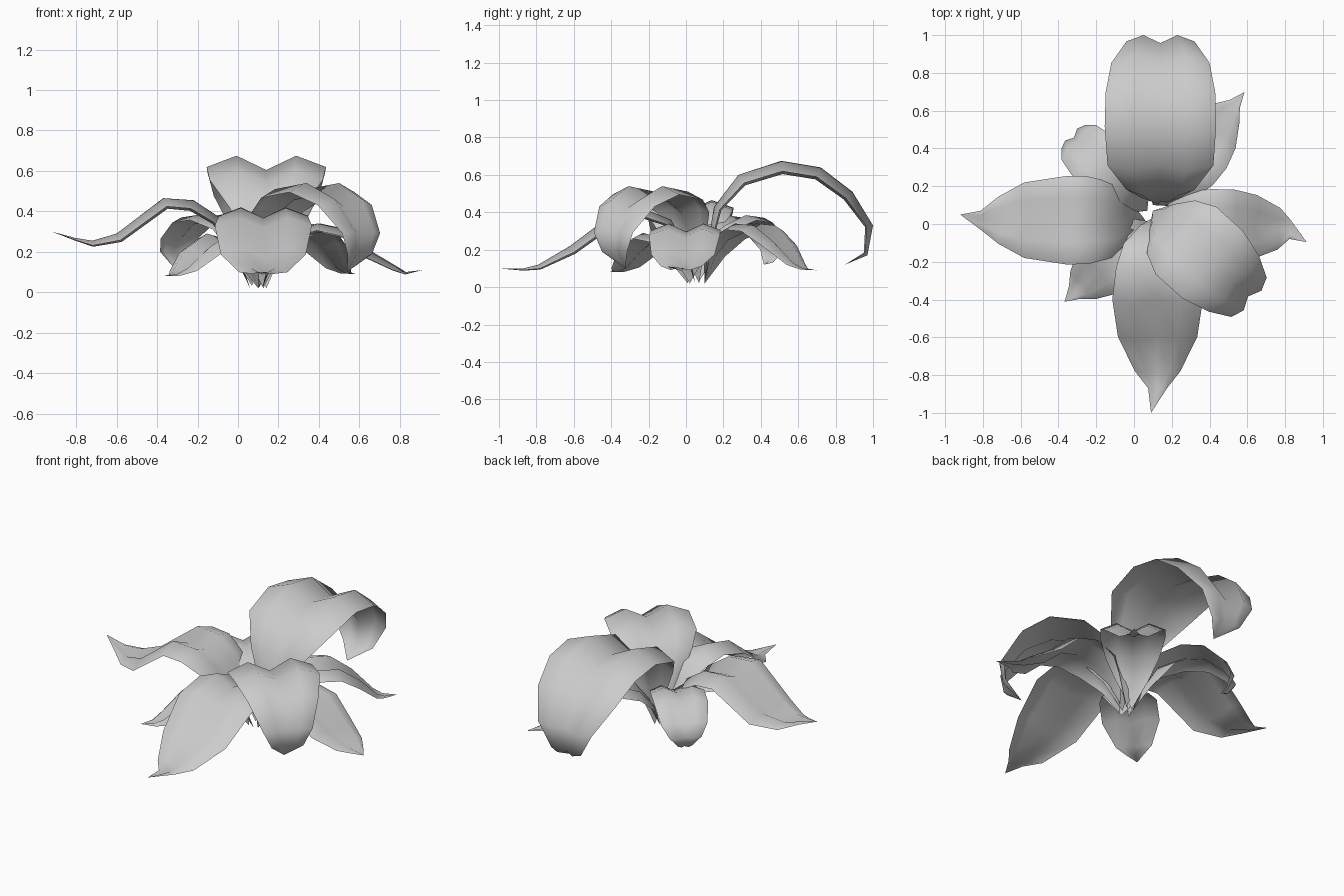
import bpy
import bmesh
from math import radians, cos, sin
from mathutils import Vector

old_cube = bpy.data.objects.get("Cube")
if old_cube:
    bpy.data.objects.remove(old_cube, do_unlink=True)

# One plain grey for the whole plant
grey = bpy.data.materials.new("petal_grey")
grey.use_nodes = True
colour = (0.6, 0.6, 0.6, 1.0)
grey.diffuse_color = colour
grey.node_tree.nodes["Principled BSDF"].inputs["Base Color"].default_value = colour

# Cross-section: side position and drop, both as fractions of the half width
SECTION = ((-1, -0.19), (-0.5, 0), (0, -0.24), (0.5, 0), (1, -0.19))


def make_petal(name, base, heading, path, tip_shift=0.0):
    """Sweep the folded section along a path of (reach, height, half width)."""
    angle = radians(heading)
    outward = Vector((cos(angle), sin(angle), 0))
    sideways = Vector((-sin(angle), cos(angle), 0))
    origin = Vector((base[0], base[1], 0))
    spine = [origin + outward * reach + Vector((0, 0, height)) for reach, height, _ in path]
    spine[-1] += sideways * tip_shift

    bm = bmesh.new()
    rows = []
    last = len(path) - 1
    for i, (point, station) in enumerate(zip(spine, path)):
        half_width = station[2]
        tangent = (spine[min(i + 1, last)] - spine[max(i - 1, 0)]).normalized()
        normal = tangent.cross(sideways).normalized()
        rows.append([bm.verts.new(point + sideways * side * half_width + normal * drop * half_width)
                     for side, drop in SECTION])
    for inner, outer in zip(rows, rows[1:]):
        for k in range(len(SECTION) - 1):
            bm.faces.new((inner[k], outer[k], outer[k + 1], inner[k + 1]))

    # Close the pointed ends
    bmesh.ops.remove_doubles(bm, verts=bm.verts, dist=0.0001)
    bmesh.ops.recalc_face_normals(bm, faces=bm.faces)
    if sum(face.normal.z * face.calc_area() for face in bm.faces) < 0:
        bmesh.ops.reverse_faces(bm, faces=bm.faces)

    mesh = bpy.data.meshes.new(name)
    bm.to_mesh(mesh)
    bm.free()
    mesh.materials.append(grey)
    petal = bpy.data.objects.new(name, mesh)
    bpy.context.collection.objects.link(petal)
    bpy.ops.object.select_all(action="DESELECT")
    petal.select_set(True)
    bpy.context.view_layer.objects.active = petal
    bpy.ops.object.shade_smooth_by_angle(angle=radians(60))
    return petal


# Large petals along the main axes
make_petal("front_petal", (0.125, 0.05), -90, [
    (0, 0.02, 0), (0.04, 0.2, 0.09), (0.13, 0.36, 0.18), (0.28, 0.42, 0.22),
    (0.47, 0.37, 0.24), (0.67, 0.22, 0.21), (0.84, 0.12, 0.12),
    (0.92, 0.1, 0.05), (1.05, 0.1, 0)], -0.035)

make_petal("back_petal", (0.14, 0.1), 90, [
    (0, 0.02, 0), (0.02, 0.25, 0.1), (0.05, 0.43, 0.18), (0.18, 0.6, 0.28),
    (0.41, 0.675, 0.295), (0.62, 0.64, 0.29), (0.79, 0.51, 0.26),
    (0.9, 0.33, 0.18), (0.87, 0.17, 0.1), (0.75, 0.12, 0)])

make_petal("left_petal", (0.12, 0.02), -4, [
    (0, 0.02, 0), (0.04, 0.18, 0.09), (0.13, 0.29, 0.16), (0.28, 0.34, 0.185),
    (0.42, 0.31, 0.19), (0.54, 0.2, 0.17), (0.66, 0.13, 0.11),
    (0.71, 0.1, 0.05), (0.8, 0.11, 0)], -0.06)

make_petal("right_petal", (0.06, 0.02), 180, [
    (0, 0.02, 0), (0.06, 0.2, 0.1), (0.15, 0.37, 0.2), (0.28, 0.455, 0.23),
    (0.43, 0.465, 0.235), (0.66, 0.29, 0.2), (0.78, 0.255, 0.125),
    (0.87, 0.27, 0.05), (0.98, 0.3, 0)], -0.03)

# Diagonal petals, two of them curling under at the end
make_petal("front_left_petal", (0.1, 0.07), -42, [
    (0, 0.02, 0), (0.04, 0.25, 0.1), (0.1, 0.42, 0.19), (0.22, 0.51, 0.24),
    (0.43, 0.54, 0.24), (0.6, 0.46, 0.2), (0.71, 0.3, 0.14),
    (0.69, 0.18, 0.09), (0.59, 0.1, 0)])

make_petal("back_left_petal", (0.1, 0.1), 51, [
    (0, 0.02, 0), (0.05, 0.17, 0.09), (0.14, 0.28, 0.15), (0.28, 0.34, 0.18),
    (0.41, 0.33, 0.18), (0.53, 0.245, 0.15), (0.64, 0.13, 0.08),
    (0.69, 0.1, 0.035), (0.77, 0.09, 0)])

make_petal("back_right_petal", (0.07, 0.07), 135, [
    (0, 0.03, 0), (0.05, 0.2, 0.08), (0.13, 0.33, 0.13), (0.28, 0.385, 0.15),
    (0.42, 0.37, 0.15), (0.53, 0.28, 0.13), (0.57, 0.2, 0.09),
    (0.53, 0.13, 0.04), (0.49, 0.12, 0)])

make_petal("front_right_petal", (0.1, 0.01), 222, [
    (0, 0.02, 0), (0.05, 0.15, 0.08), (0.14, 0.26, 0.13), (0.27, 0.29, 0.16),
    (0.4, 0.22, 0.16), (0.51, 0.12, 0.1), (0.56, 0.09, 0.045), (0.63, 0.08, 0)])
